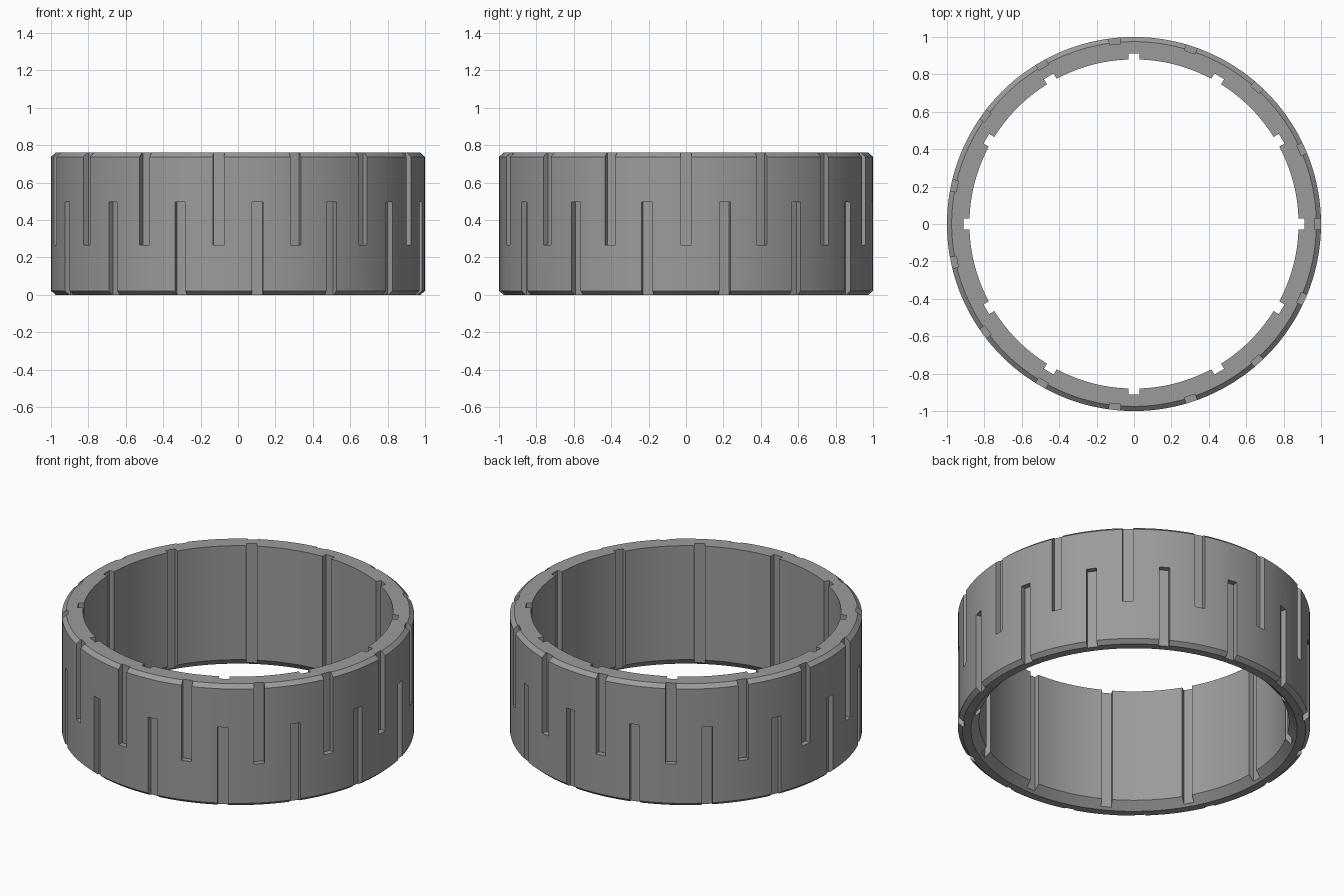
import bpy, bmesh, math
from mathutils import Matrix, Vector

if "Cube" in bpy.data.objects:
    bpy.data.objects.remove(bpy.data.objects["Cube"])

HEIGHT, SEGMENTS, SLOT_WIDTH = 0.76, 144, 0.06

metal = bpy.data.materials.new("mid grey")
grey = (0.33, 0.33, 0.33, 1)
metal.diffuse_color = grey
metal.use_nodes = True
metal.node_tree.nodes["Principled BSDF"].inputs["Base Color"].default_value = grey


def make_object(name, bm):
    bmesh.ops.recalc_face_normals(bm, faces=bm.faces)
    mesh = bpy.data.meshes.new(name)
    bm.to_mesh(mesh)
    bm.free()
    mesh.materials.append(metal)
    obj = bpy.data.objects.new(name, mesh)
    bpy.context.collection.objects.link(obj)
    return obj


def add_slots(bm, count, start, r0, r1, z0, z1):
    """Ring of evenly spaced radial boxes."""
    size = Matrix.Diagonal((r1 - r0, SLOT_WIDTH, z1 - z0, 1))
    place = Matrix.Translation(((r0 + r1) / 2, 0, (z0 + z1) / 2))
    for i in range(count):
        turn = Matrix.Rotation(start + math.tau * i / count, 4, "Z")
        bmesh.ops.create_cube(bm, size=1, matrix=turn @ place @ size)


# Ring band: closed profile (radius, height) with chamfered edges, spun round z
profile = [(0.926, 0), (0.975, 0), (1, 0.022), (1, HEIGHT - 0.022),
           (0.975, HEIGHT), (0.88, HEIGHT), (0.88, 0.046)]
bm = bmesh.new()
verts = [bm.verts.new((r, 0, z)) for r, z in profile]
edges = [bm.edges.new((v, verts[i - 1])) for i, v in enumerate(verts)]
bmesh.ops.spin(bm, geom=verts + edges, cent=Vector(), axis=(0, 0, 1),
               angle=math.tau, steps=SEGMENTS, use_merge=True)
bmesh.ops.remove_doubles(bm, verts=bm.verts, dist=0.0001)
ring = make_object("ring_band", bm)

# Slot cutters: upper and lower outer rows, staggered, and full-height inner slots
bm = bmesh.new()
add_slots(bm, 15, 0, 0.966, 1.1, 0.267, 0.9)
add_slots(bm, 15, math.radians(12), 0.966, 1.1, -0.1, 0.497)
add_slots(bm, 12, 0, 0.8, 0.912, -0.1, 0.9)
cutter = make_object("slot_cutter", bm)
cutter.hide_render = True

# Cut the slots, then remove the cutter
cut = ring.modifiers.new("slots", "BOOLEAN")
cut.operation, cut.solver, cut.object = "DIFFERENCE", "EXACT", cutter
bpy.ops.object.select_all(action="DESELECT")
ring.select_set(True)
bpy.context.view_layer.objects.active = ring
bpy.ops.object.modifier_apply(modifier=cut.name)
bpy.data.objects.remove(cutter)
bpy.ops.object.shade_smooth_by_angle(angle=math.radians(25))
